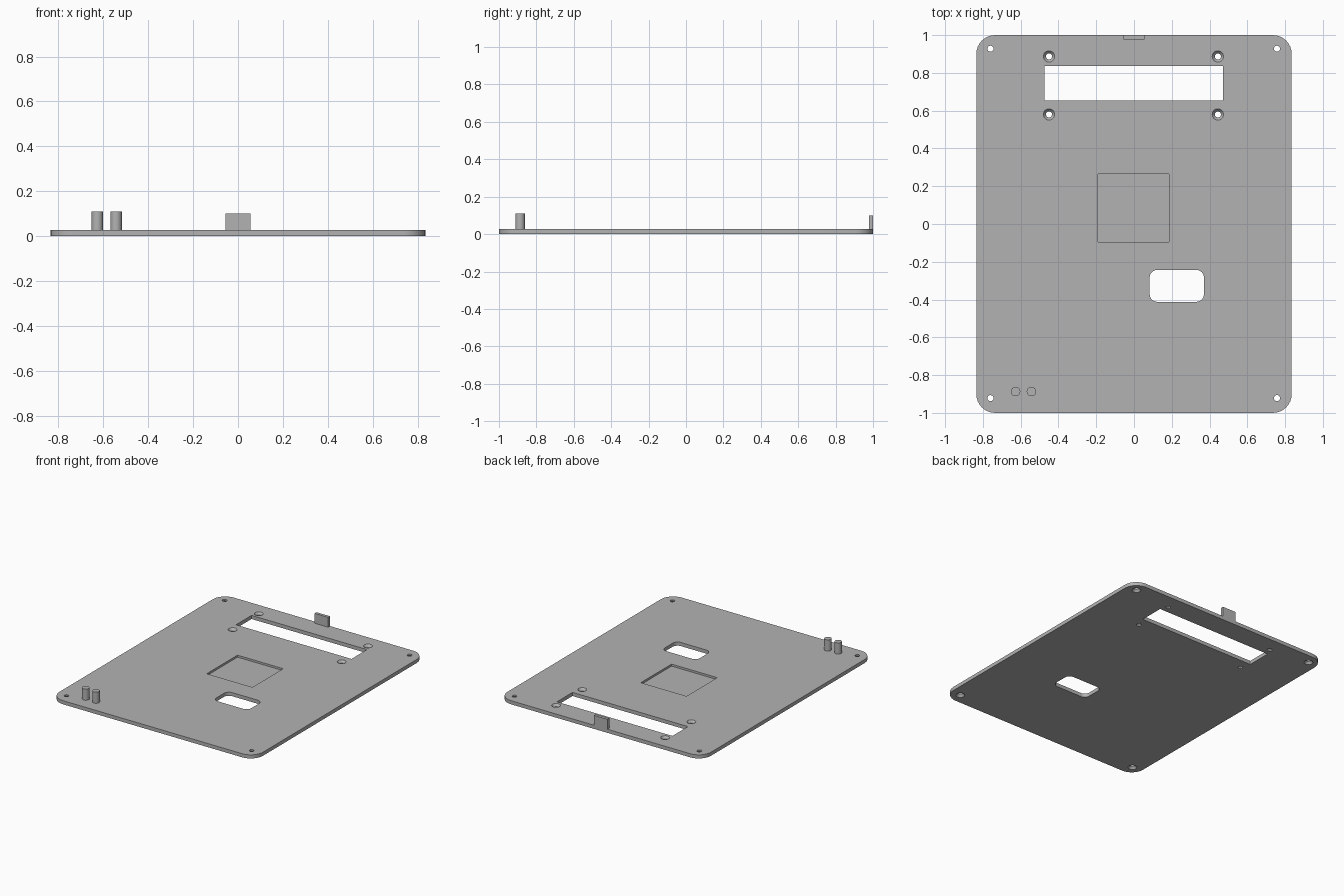
import bpy, bmesh
from math import cos, sin, pi, radians
from mathutils import Matrix

cube = bpy.data.objects.get("Cube")
if cube:
    bpy.data.objects.remove(cube, do_unlink=True)

THICK = 0.027
grey = bpy.data.materials.new("plain grey")
grey.use_nodes = True
COLOUR = (0.45, 0.45, 0.45, 1)
grey.diffuse_color = COLOUR
grey.node_tree.nodes["Principled BSDF"].inputs["Base Color"].default_value = COLOUR


def make_object(name, bm):
    bmesh.ops.recalc_face_normals(bm, faces=bm.faces)
    mesh = bpy.data.meshes.new(name)
    bm.to_mesh(mesh)
    bm.free()
    mesh.materials.append(grey)
    ob = bpy.data.objects.new(name, mesh)
    bpy.context.collection.objects.link(ob)
    return ob


def slab(name, x0, x1, y0, y1, z0, z1, radius=0, steps=8):
    """Extruded rectangle, optionally with rounded corners."""
    bm = bmesh.new()
    corners = [(x1, y1, -1, -1), (x0, y1, 1, -1), (x0, y0, 1, 1), (x1, y0, -1, 1)]
    points = []
    for i, (x, y, sx, sy) in enumerate(corners):
        for k in range(steps + 1 if radius else 1):
            a = pi / 2 * (i + k / steps)
            ox, oy = (cos(a), sin(a)) if radius else (0, 0)
            points.append((x + radius * (sx + ox), y + radius * (sy + oy), z0))
    face = bm.faces.new([bm.verts.new(p) for p in points])
    new = bmesh.ops.extrude_face_region(bm, geom=[face])["geom"]
    top = [v for v in new if isinstance(v, bmesh.types.BMVert)]
    bmesh.ops.translate(bm, verts=top, vec=(0, 0, z1 - z0))
    return make_object(name, bm)


def turned(name, x, y, profile, sides=32):
    """Solid of revolution from (radius, height) pairs."""
    bm = bmesh.new()
    rings = [[bm.verts.new((x + r * cos(2 * pi * k / sides),
                            y + r * sin(2 * pi * k / sides), z))
              for k in range(sides)] for r, z in profile]
    for low, high in zip(rings, rings[1:]):
        for k in range(sides):
            n = (k + 1) % sides
            bm.faces.new((low[k], low[n], high[n], high[k]))
    bm.faces.new(rings[0])
    bm.faces.new(rings[-1])
    return make_object(name, bm)


def smooth(ob):
    bpy.ops.object.select_all(action="DESELECT")
    ob.select_set(True)
    bpy.context.view_layer.objects.active = ob
    bpy.ops.object.shade_smooth_by_angle(angle=radians(30))


# Panel and its openings
panel = slab("panel", -0.835, 0.835, -1, 1, 0, THICK, radius=0.1)
cutters = [
    slab("display_window_cutter", -0.475, 0.472, 0.655, 0.837, -0.1, 0.1),
    slab("rounded_window_cutter", 0.083, 0.37, -0.412, -0.243, -0.1, 0.1, radius=0.04),
    slab("square_recess_cutter", -0.19, 0.185, -0.095, 0.265, 0.012, 0.1),
]

# Display screw holes, countersunk from above
above = [(0.016, -0.1), (0.016, 0.010), (0.030, THICK), (0.030, 0.1)]
for x in (-0.45, 0.444):
    for y in (0.58, 0.887):
        cutters.append(turned("display_screw_cutter", x, y, above))

# Corner screw holes, countersunk from below
below = [(0.030, -0.1), (0.030, 0), (0.016, 0.017), (0.016, 0.1)]
for x in (-0.76, 0.757):
    for y in (-0.922, 0.928):
        cutters.append(turned("corner_screw_cutter", x, y, below))

# Cut the openings, then discard the cutters
bpy.context.view_layer.objects.active = panel
for cutter in cutters:
    cutter.hide_render = True
    cut = panel.modifiers.new("opening", "BOOLEAN")
    cut.operation = "DIFFERENCE"
    cut.solver = "EXACT"
    cut.object = cutter
    bpy.ops.object.modifier_apply(modifier=cut.name)
for cutter in cutters:
    bpy.data.objects.remove(cutter, do_unlink=True)
smooth(panel)

# Locating tab on the back edge
slab("back_tab", -0.056, 0.055, 0.978, 1, THICK, 0.1)

# Pair of round posts near the front corner
for name, x in (("outer_post", -0.627), ("inner_post", -0.543)):
    smooth(turned(name, x, -0.887, [(0.025, THICK), (0.025, 0.11)]))
